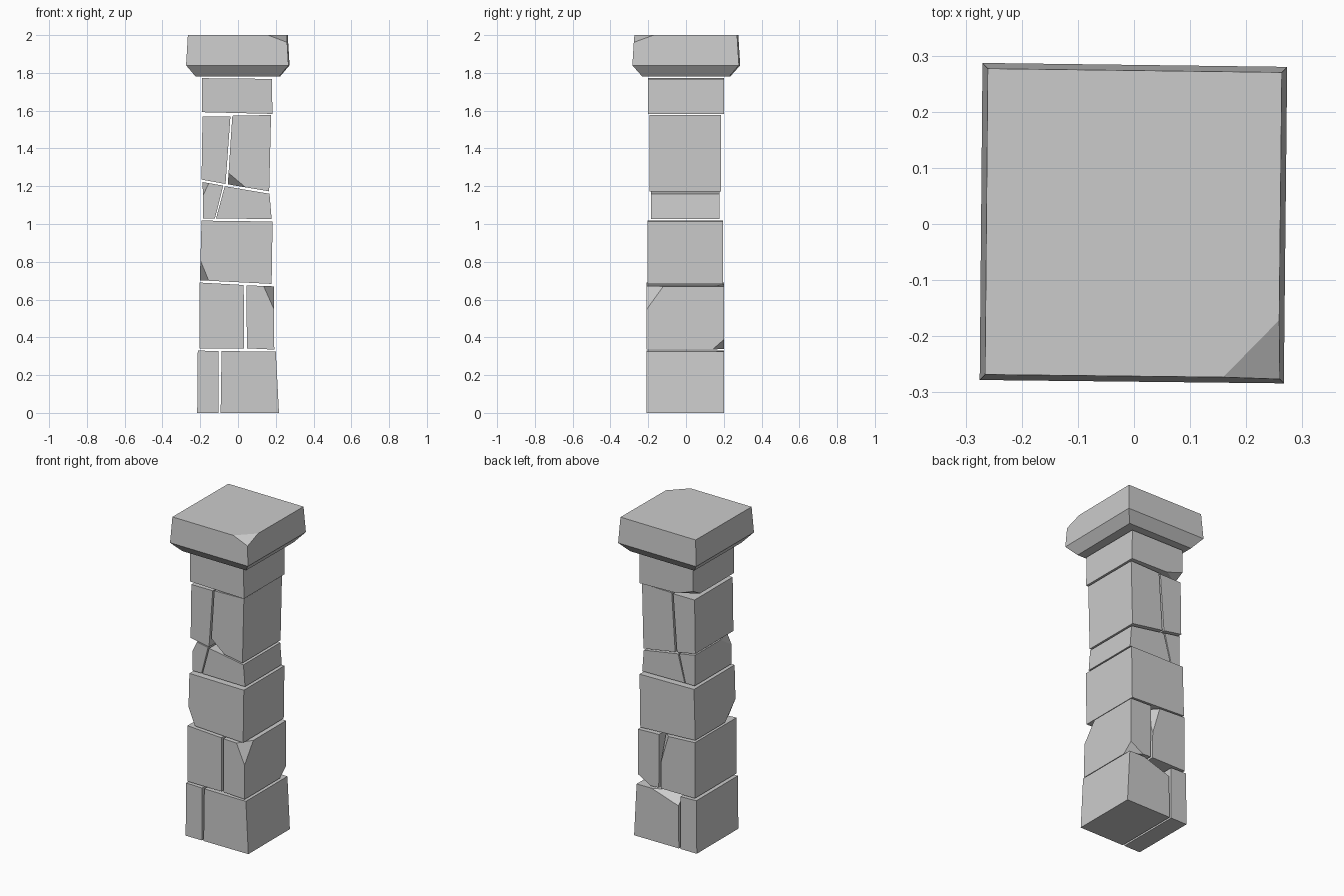
import bpy, bmesh
from mathutils import Vector
from mathutils.geometry import normal

cube = bpy.data.objects.get("Cube")
if cube:
    bpy.data.objects.remove(cube, do_unlink=True)

# One grey stone material
GREY = (0.6, 0.6, 0.6, 1)
stone = bpy.data.materials.new("grey stone")
stone.use_nodes = True
stone.diffuse_color = GREY
stone.node_tree.nodes["Principled BSDF"].inputs["Base Color"].default_value = GREY


def chip(bm, points):
    """Break off the corner beyond the plane through three points."""
    a, b, c = (Vector(p) for p in points)
    n = normal(a, b, c)
    centre = sum((v.co for v in bm.verts), Vector()) / len(bm.verts)
    if n.dot(centre - a) > 0:
        n = -n
    cut = bmesh.ops.bisect_plane(bm, geom=bm.verts[:] + bm.edges[:] + bm.faces[:],
                                 plane_co=a, plane_no=n, clear_outer=True)
    edges = [e for e in cut["geom_cut"] if isinstance(e, bmesh.types.BMEdge)]
    bmesh.ops.contextual_create(bm, geom=edges)


def loft(name, rings, chips=()):
    """Join equal rings of points into a closed block and chip it."""
    bm = bmesh.new()
    loops = [[bm.verts.new(p) for p in ring] for ring in rings]
    bm.faces.new(loops[0])
    bm.faces.new(loops[-1])
    count = len(loops[0])
    for low, high in zip(loops, loops[1:]):
        for i in range(count):
            j = (i + 1) % count
            bm.faces.new((low[i], low[j], high[j], high[i]))
    for points in chips:
        chip(bm, points)
    bmesh.ops.recalc_face_normals(bm, faces=bm.faces[:])
    mesh = bpy.data.meshes.new(name)
    bm.to_mesh(mesh)
    bm.free()
    mesh.materials.append(stone)
    obj = bpy.data.objects.new(name, mesh)
    bpy.context.collection.objects.link(obj)


def block(name, outline, front, back, chips=()):
    """Extrude an x, z outline from front to back."""
    loft(name, [[(x, y, z) for x, z in outline] for y in (front, back)], chips)


# Base course
block("base_block_small", [(-.216, 0), (-.104, 0), (-.104, .327), (-.213, .33)], -.208, .202)
block("base_block_large", [(-.092, 0), (.217, 0), (.2, .325), (-.087, .327)], -.208, .202,
      [[(.1, .202, .327), (-.09, .202, .265), (-.09, .12, .327)]])

# Second course
block("second_block_left", [(-.203, .342), (.033, .342), (.03, .677), (-.203, .69)], -.208, .202,
      [[(-.02, .202, .68), (.033, .202, .5), (.03, .15, .68)]])
block("second_block_right", [(.047, .342), (.192, .335), (.19, .67), (.045, .675)], -.208, .202,
      [[(.135, -.208, .672), (.19, -.208, .55), (.19, -.12, .67)],
       [(.1, .202, .338), (.192, .202, .39), (.192, .14, .335)]])

# Third course
block("third_block", [(-.202, .702), (.178, .683), (.183, 1.013), (-.193, 1.018)], -.204, .197,
      [[(-.2, -.204, .81), (-.155, -.204, .7), (-.2, -.1, .7)]])

# Fourth course with a sloping top
block("fourth_block_left", [(-.185, 1.03), (-.122, 1.03), (-.078, 1.203), (-.187, 1.222)], -.185, .178,
      [[(-.186, -.185, 1.15), (-.152, -.185, 1.22), (-.186, -.08, 1.22)]])
block("fourth_block_right", [(-.116, 1.03), (.178, 1.026), (.167, 1.16), (-.07, 1.2)], -.185, .178)

# Fifth course of tall stones
block("fifth_block_left", [(-.193, 1.235), (-.066, 1.212), (-.04, 1.57), (-.188, 1.57)], -.192, .184)
block("fifth_block_right", [(-.054, 1.21), (.165, 1.173), (.175, 1.577), (-.03, 1.573)], -.192, .184,
      [[(-.05, -.192, 1.27), (.04, -.192, 1.194), (-.05, -.13, 1.21)]])

# Neck under the cap
block("neck_block", [(-.19, 1.592), (.182, 1.583), (.18, 1.768), (-.19, 1.772)], -.202, .2,
      [[(-.19, .2, 1.63), (-.08, .2, 1.59), (-.19, .13, 1.592)]])

# Flared cap with one broken corner
LEVELS = [(1.782, .82), (1.84, 1), (2, .965)]
CORNERS = [(-.275, -.278), (.267, -.284), (.273, .28), (-.27, .287)]
loft("cap", [[(x * s, y * s, z) for x, y in CORNERS] for z, s in LEVELS],
     [[(.16, -.272, 2), (.259, -.276, 1.962), (.26, -.17, 2)]])
